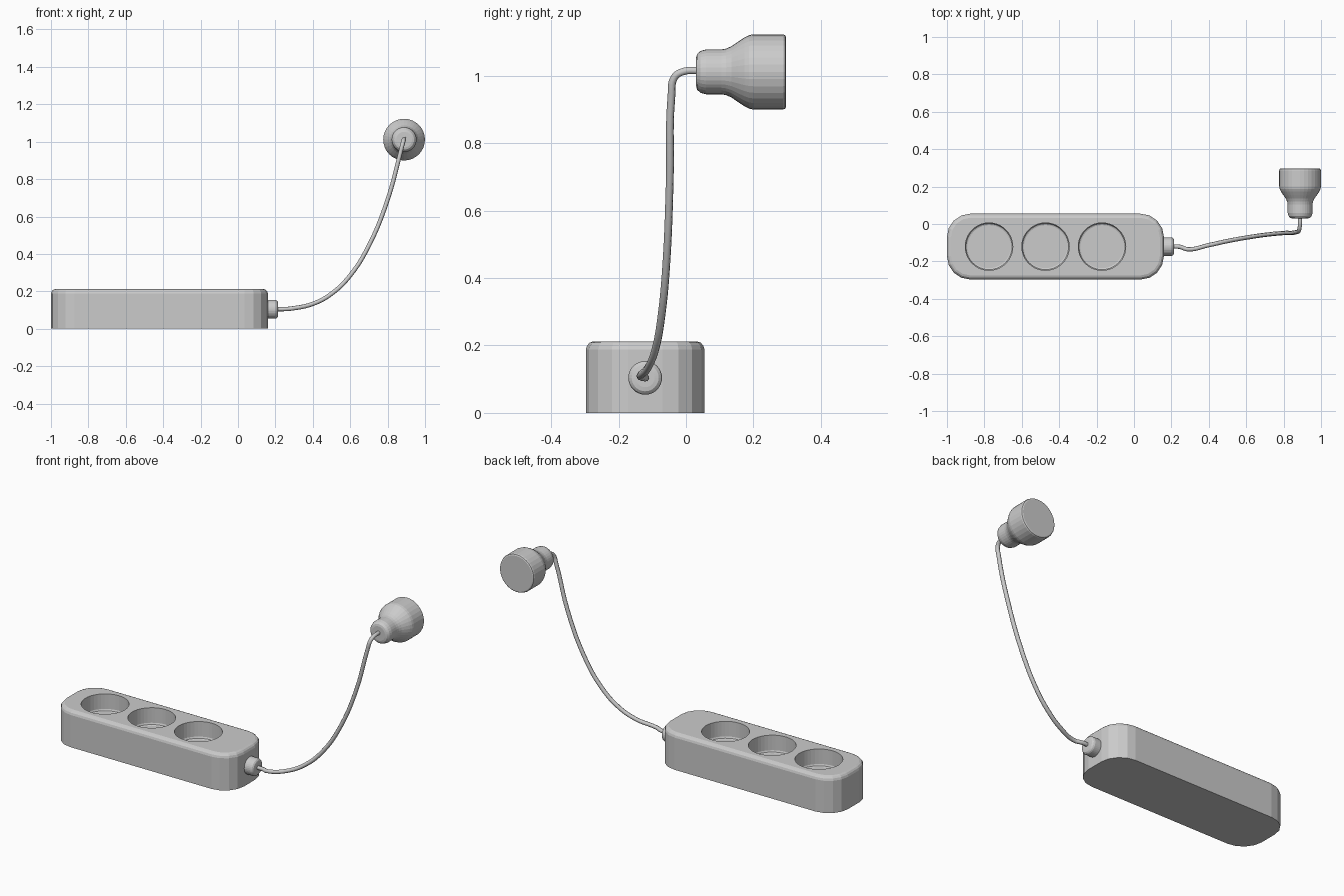
import bpy, bmesh
from math import sin, cos, pi
from mathutils import Matrix, Vector

if "Cube" in bpy.data.objects:
    bpy.data.objects.remove(bpy.data.objects["Cube"])

BODY_X, BODY_Y = -0.42, -0.121


def skin(name, rings):
    """Join equal-sized rings of points with quads and cap both ends."""
    bm = bmesh.new()
    loops = [[bm.verts.new(p) for p in ring] for ring in rings]
    n = len(loops[0])
    for a, b in zip(loops, loops[1:]):
        for i in range(n):
            j = (i + 1) % n
            bm.faces.new((a[i], a[j], b[j], b[i]))
    bm.faces.new(loops[0][::-1])
    bm.faces.new(loops[-1])
    bmesh.ops.recalc_face_normals(bm, faces=bm.faces)
    mesh = bpy.data.meshes.new(name)
    bm.to_mesh(mesh)
    bm.free()
    obj = bpy.data.objects.new(name, mesh)
    bpy.context.collection.objects.link(obj)
    return obj


def lathe(name, profile, matrix, sides=32):
    """Revolve (radius, height) pairs about local z."""
    rings = [[matrix @ Vector((r * cos(2 * pi * i / sides), r * sin(2 * pi * i / sides), h))
              for i in range(sides)] for r, h in profile]
    return skin(name, rings)


def rounded_rect(hx, hy, r, z, segs=4):
    pts = []
    for q, (sx, sy) in enumerate([(1, 1), (-1, 1), (-1, -1), (1, -1)]):
        for k in range(segs + 1):
            a = (q + k / segs) * pi / 2
            pts.append((BODY_X + sx * (hx - r) + r * cos(a),
                        BODY_Y + sy * (hy - r) + r * sin(a), z))
    return pts


# Socket block with softened top edge
levels = [(0, 0), (0.188, 0), (0.200, 0.004), (0.208, 0.011), (0.212, 0.022)]
body = skin("socket_block",
            [rounded_rect(0.58 - d, 0.176 - d, 0.125 - d, z) for z, d in levels])

# Three round socket wells
well = [(0.115, 0.112), (0.123, 0.115), (0.127, 0.124), (0.127, 0.26)]
for i in range(3):
    cutter = lathe("well_cutter", well, Matrix.Translation((-0.775 + 0.302 * i, BODY_Y, 0)), 40)
    cutter.hide_render = True
    bpy.context.view_layer.objects.active = body
    mod = body.modifiers.new("well", "BOOLEAN")
    mod.operation = "DIFFERENCE"
    mod.solver = "EXACT"
    mod.object = cutter
    bpy.ops.object.modifier_apply(modifier=mod.name)
    bpy.data.objects.remove(cutter)

# Strain relief where the cable leaves the block
lathe("strain_relief",
      [(0.05, -0.02), (0.05, 0.042), (0.047, 0.050), (0.040, 0.056), (0.028, 0.058)],
      Matrix.Translation((0.157, BODY_Y, 0.104)) @ Matrix.Rotation(pi / 2, 4, "Y"))

# Plug
lathe("plug",
      [(0.042, 0.030), (0.053, 0.033), (0.062, 0.043), (0.0665, 0.060), (0.0665, 0.105),
       (0.069, 0.119), (0.076, 0.135), (0.090, 0.155), (0.102, 0.173), (0.109, 0.187),
       (0.1115, 0.200), (0.1115, 0.287), (0.109, 0.294), (0.103, 0.297)],
      Matrix.Translation((0.888, 0, 1.011)) @ Matrix.Rotation(-pi / 2, 4, "X"))

# Cable
path = [(0.20, -0.121, 0.104), (0.245, -0.122, 0.105), (0.285, -0.135, 0.108),
        (0.40, -0.113, 0.133), (0.50, -0.091, 0.187), (0.60, -0.073, 0.285),
        (0.70, -0.058, 0.445), (0.80, -0.048, 0.69), (0.868, -0.043, 0.94),
        (0.882, -0.034, 0.995), (0.887, -0.008, 1.012), (0.888, 0.04, 1.015)]
curve = bpy.data.curves.new("cable", "CURVE")
curve.dimensions = "3D"
curve.bevel_depth = 0.0115
curve.bevel_resolution = 2
curve.resolution_u = 5
curve.use_fill_caps = True
spline = curve.splines.new("BEZIER")
spline.bezier_points.add(len(path) - 1)
for point, co in zip(spline.bezier_points, path):
    point.co = co
    point.handle_left_type = point.handle_right_type = "AUTO"
cable = bpy.data.objects.new("cable", curve)
bpy.context.collection.objects.link(cable)
